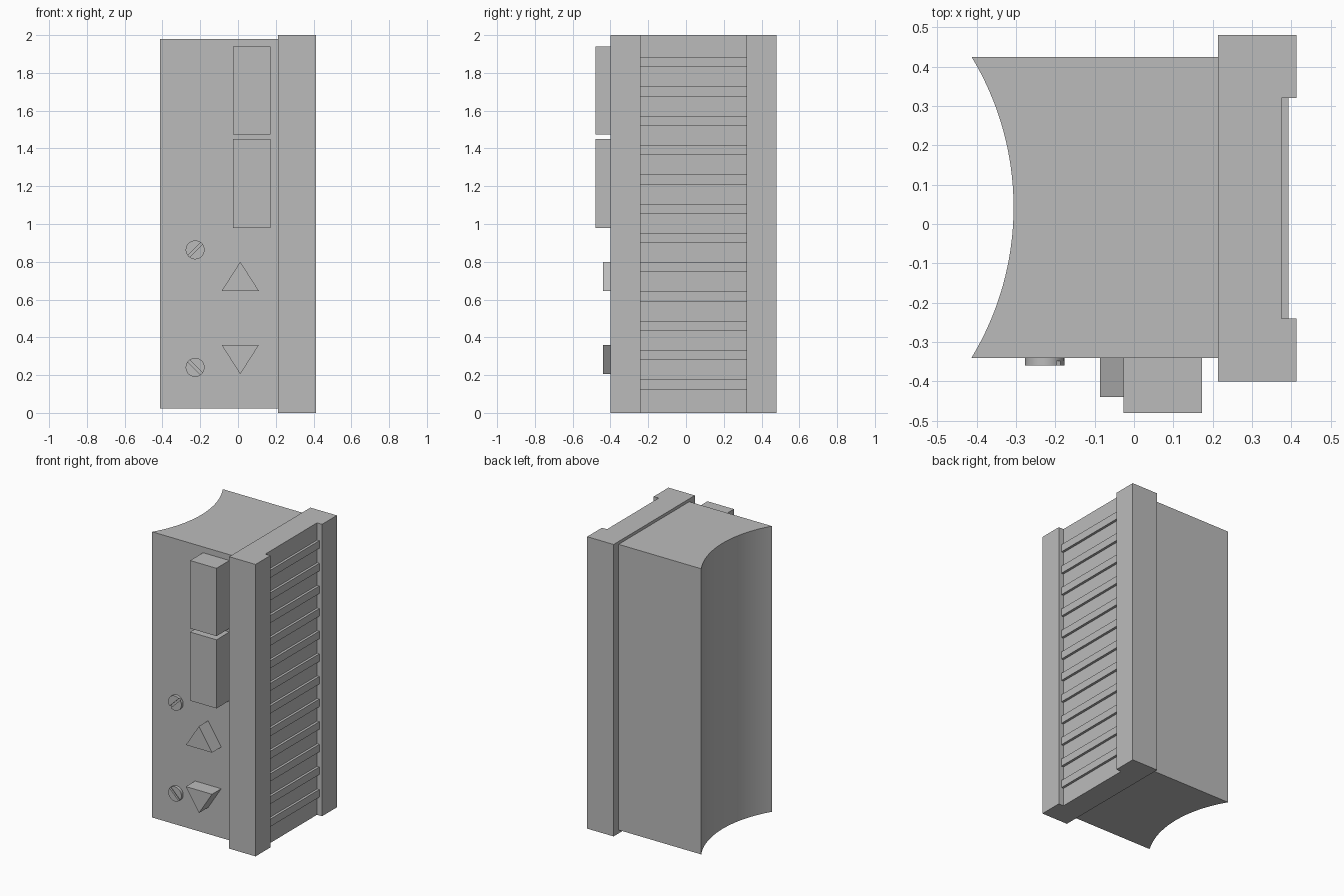
import bpy
import bmesh
import math
from mathutils import Matrix, Vector

cube = bpy.data.objects.get("Cube")
if cube:
    bpy.data.objects.remove(cube, do_unlink=True)

grey = bpy.data.materials.new("plain grey")
grey.use_nodes = True
grey.diffuse_color = (0.5, 0.5, 0.5, 1)
grey.node_tree.nodes["Principled BSDF"].inputs["Base Color"].default_value = (0.5, 0.5, 0.5, 1)


def prism(name, outline, axis, low, high):
    """Extrude a closed outline along z (outline in x, y) or y (outline in x, z)."""
    def place(point, depth):
        a, b = point
        return (a, b, depth) if axis == "z" else (a, depth, b)

    bm = bmesh.new()
    face = bm.faces.new([bm.verts.new(place(p, low)) for p in outline])
    grown = bmesh.ops.extrude_face_region(bm, geom=[face])
    moved = [v for v in grown["geom"] if isinstance(v, bmesh.types.BMVert)]
    shift = Vector(place((0, 0), high - low))
    bmesh.ops.translate(bm, verts=moved, vec=shift)
    bmesh.ops.recalc_face_normals(bm, faces=bm.faces)
    mesh = bpy.data.meshes.new(name)
    bm.to_mesh(mesh)
    bm.free()
    mesh.materials.append(grey)
    obj = bpy.data.objects.new(name, mesh)
    bpy.context.collection.objects.link(obj)
    return obj


def box(name, x0, x1, y0, y1, z0, z1):
    return prism(name, [(x0, y0), (x1, y0), (x1, y1), (x0, y1)], "z", z0, z1)


def smooth(obj):
    bpy.ops.object.select_all(action="DESELECT")
    obj.select_set(True)
    bpy.context.view_layer.objects.active = obj
    bpy.ops.object.shade_smooth_by_angle(angle=math.radians(30))


# Main body with a concave left-hand wall
FRONT, BACK, EDGE, SAG = -0.34, 0.425, -0.413, 0.107
half = (BACK - FRONT) / 2
mid = (BACK + FRONT) / 2
radius = (half ** 2 + SAG ** 2) / (2 * SAG)
sweep = math.asin(half / radius)
steps = 32
outline = [(0.213, FRONT), (0.213, BACK)]
for i in range(steps + 1):
    a = sweep * (1 - 2 * i / steps)
    outline.append((EDGE + SAG - radius * (1 - math.cos(a)), mid + radius * math.sin(a)))
smooth(prism("body", outline, "z", 0.023, 1.98))

# Face plate with a full height channel
prism("face_plate", [(0.213, -0.4), (0.413, -0.4), (0.413, -0.24), (0.375, -0.24),
                     (0.375, 0.32), (0.413, 0.32), (0.413, 0.48), (0.213, 0.48)],
      "z", 0, 2)

# Horizontal grip ribs in the channel
for i in range(12):
    z = 0.125 + 0.155 * i
    box(f"grip_rib_{i + 1}", 0.37, 0.392, -0.24, 0.32, z, z + 0.052)

# Raised rectangular blocks
for name, z0, z1 in (("lower_block", 0.98, 1.45), ("upper_block", 1.475, 1.94)):
    box(name, -0.027, 0.173, -0.48, FRONT, z0, z1)

# Triangular arrow buttons
for name, base, tip in (("up_button", 0.645, 0.8), ("down_button", 0.36, 0.205)):
    prism(name, [(-0.087, base), (0.111, base), (0.012, tip)], "y", -0.44, FRONT)


# Slotted screws: a base disc and two head halves either side of the slot
def screw(name, x, z, tilt):
    r, gap, n = 0.05, 0.007, 24
    disc = [(x + r * math.cos(math.tau * i / 32), z + r * math.sin(math.tau * i / 32))
            for i in range(32)]
    smooth(prism(name + "_base", disc, "y", FRONT - 0.008, FRONT))
    start = math.asin(gap / r)
    for side in (0, math.pi):
        turn = Matrix.Rotation(tilt + side, 2)
        points = []
        for i in range(n + 1):
            a = start + (math.pi - 2 * start) * i / n
            p = turn @ Vector((r * math.cos(a), r * math.sin(a)))
            points.append((x + p.x, z + p.y))
        smooth(prism(f"{name}_head_{'b' if side else 'a'}", points, "y", FRONT - 0.02, FRONT - 0.008))


screw("upper_screw", -0.227, 0.863, math.radians(45))
screw("lower_screw", -0.227, 0.241, math.radians(-45))
